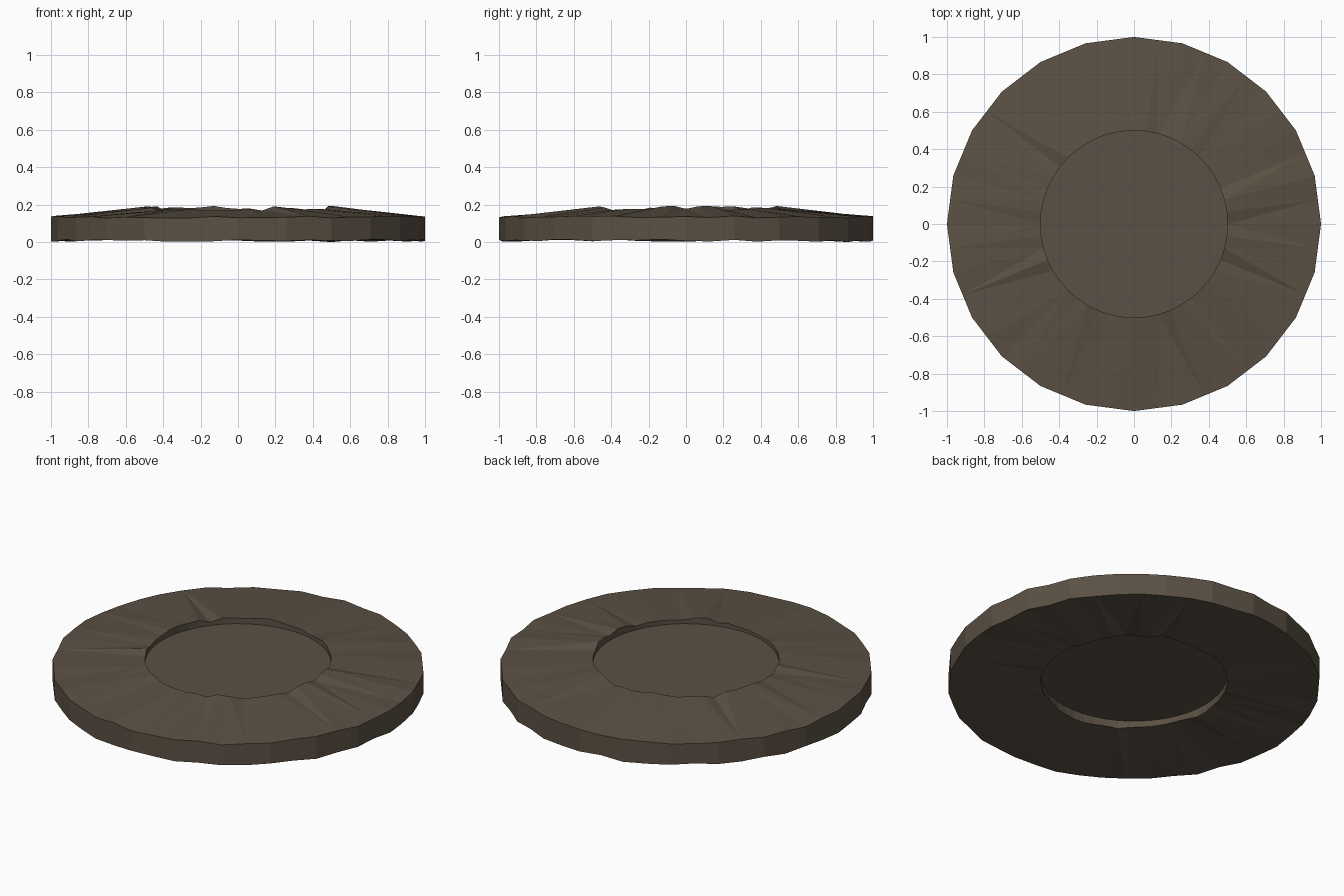
import bpy, bmesh, math, random

if "Cube" in bpy.data.objects:
    bpy.data.objects.remove(bpy.data.objects["Cube"])

random.seed(7)
N = 48          # points around; the outer edge reads as 24 flat sides

mat = bpy.data.materials.new("dark brown stone")
mat.diffuse_color = (0.105, 0.082, 0.058, 1)
mat.use_nodes = True
mat.node_tree.nodes["Principled BSDF"].inputs["Base Color"].default_value = mat.diffuse_color


def finish(bm, name):
    bmesh.ops.recalc_face_normals(bm, faces=bm.faces)
    me = bpy.data.meshes.new(name)
    bm.to_mesh(me)
    bm.free()
    me.materials.append(mat)
    ob = bpy.data.objects.new(name, me)
    bpy.context.collection.objects.link(ob)
    return ob


def ring(bm, r, z, jitter, on_chord):
    # Circle of points with uneven heights; odd points may sit on the chord
    pts = []
    for i in range(N):
        a = 2 * math.pi * i / N
        k = r * math.cos(2 * math.pi / N) if on_chord and i % 2 else r
        pts.append(bm.verts.new((k * math.cos(a), k * math.sin(a),
                                 z + random.uniform(-jitter, jitter))))
    return pts


# Uneven sloping stone ring
bm = bmesh.new()
loops = [ring(bm, 1.0, 0.009, 0.008, True),
         ring(bm, 1.0, 0.134, 0.006, True),
         ring(bm, 0.5, 0.181, 0.013, False),
         ring(bm, 0.5, 0.036, 0.011, False)]
for k in range(4):
    a, b = loops[k], loops[(k + 1) % 4]
    for i in range(N):
        j = (i + 1) % N
        bm.faces.new((a[i], a[j], b[j], b[i]))
bmesh.ops.triangulate(bm, faces=bm.faces)
lo = min(v.co.z for v in bm.verts)
for v in bm.verts:
    if v.co.z == lo:
        v.co.z = 0
finish(bm, "stone_ring")

# Flat recessed centre slab
bm = bmesh.new()
bmesh.ops.create_cone(bm, cap_ends=True, segments=N, radius1=0.5, radius2=0.5, depth=0.07)
finish(bm, "centre_slab").location.z = 0.115
